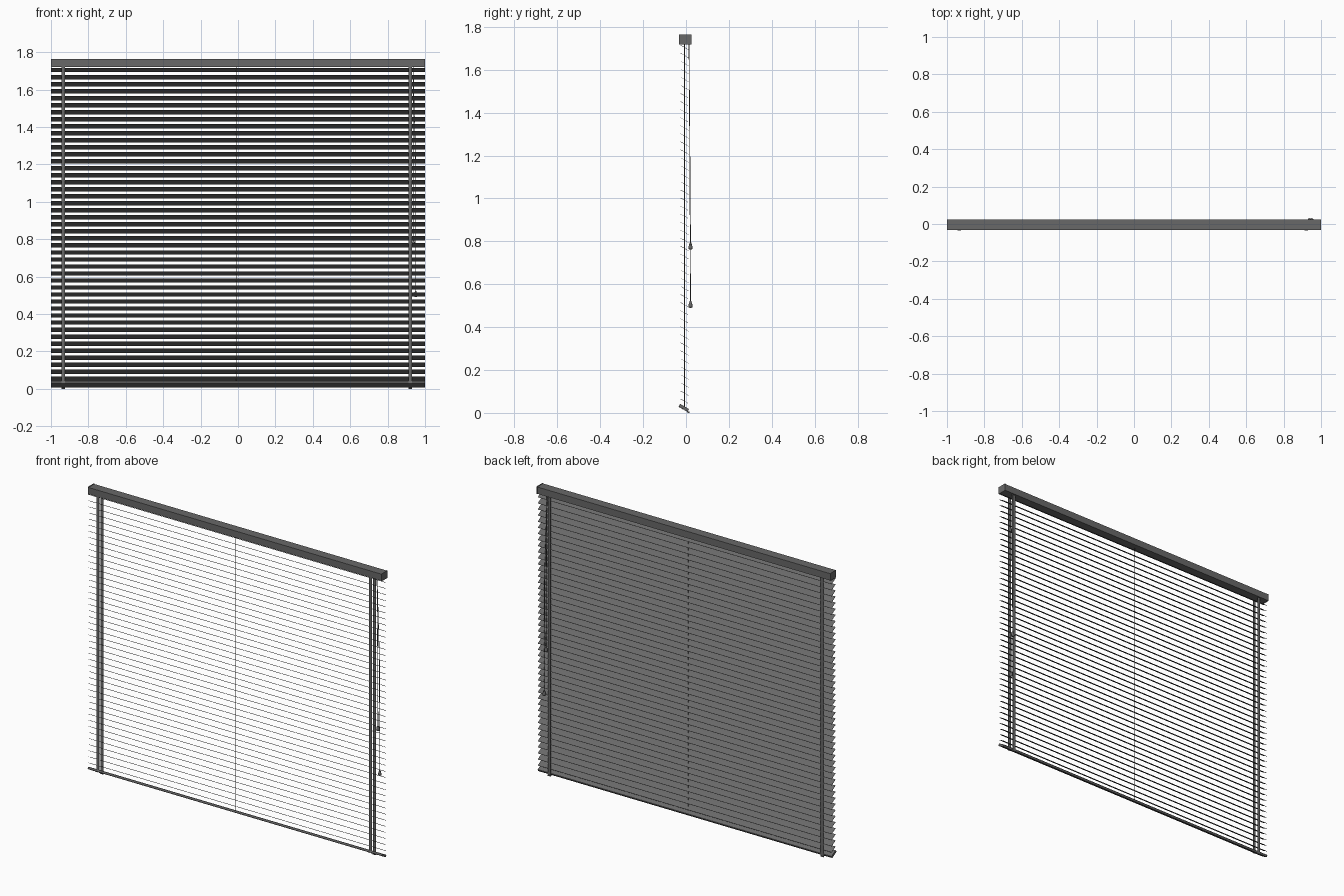
import bpy, bmesh, math
from mathutils import Vector

cube = bpy.data.objects.get("Cube")
if cube:
    bpy.data.objects.remove(cube, do_unlink=True)


def material(name, rgb):
    m = bpy.data.materials.new(name)
    m.use_nodes = True
    m.diffuse_color = (*rgb, 1)
    m.node_tree.nodes["Principled BSDF"].inputs["Base Color"].default_value = (*rgb, 1)
    return m


GREY = material("warm grey", (0.14, 0.14, 0.14))


def finish(name, bm):
    bmesh.ops.recalc_face_normals(bm, faces=bm.faces[:])
    mesh = bpy.data.meshes.new(name)
    bm.to_mesh(mesh)
    bm.free()
    mesh.materials.append(GREY)
    ob = bpy.data.objects.new(name, mesh)
    bpy.context.collection.objects.link(ob)
    return ob


def extrude_x(name, profile, x0, x1):
    """Closed (y, z) profile swept along x."""
    bm = bmesh.new()
    face = bm.faces.new([bm.verts.new((x0, y, z)) for y, z in profile])
    new = bmesh.ops.extrude_face_region(bm, geom=[face])["geom"]
    bmesh.ops.translate(bm, vec=(x1 - x0, 0, 0),
                        verts=[v for v in new if isinstance(v, bmesh.types.BMVert)])
    return finish(name, bm)


def box(name, x0, x1, y0, y1, z0, z1):
    return extrude_x(name, [(y0, z0), (y1, z0), (y1, z1), (y0, z1)], x0, x1)


def tilted(points, cy, cz):
    """Tilt a profile so that its front edge is raised."""
    c, s = math.cos(TILT), math.sin(TILT)
    return [(cy + u * c + v * s, cz - u * s + v * c) for u, v in points]


def cord(name, points, radius):
    cu = bpy.data.curves.new(name, "CURVE")
    cu.dimensions = "3D"
    cu.bevel_depth = radius
    cu.bevel_resolution = 1
    cu.use_fill_caps = True
    sp = cu.splines.new("POLY")
    sp.points.add(len(points) - 1)
    for p, co in zip(sp.points, points):
        p.co = (*co, 1)
    cu.materials.append(GREY)
    ob = bpy.data.objects.new(name, cu)
    bpy.context.collection.objects.link(ob)


def tassel(name, x, y, z):
    """Lathed drop-shaped pull with its bottom at z."""
    bm = bmesh.new()
    outline = [(0.004, 0), (0.009, 0.003), (0.010, 0.010), (0.007, 0.022), (0.003, 0.034)]
    rings = []
    for r, h in outline:
        rings.append([bm.verts.new((x + r * math.cos(a), y + r * math.sin(a), z + h))
                      for a in (i * math.tau / 16 for i in range(16))])
    for low, high in zip(rings, rings[1:]):
        for i in range(16):
            j = (i + 1) % 16
            bm.faces.new((low[i], low[j], high[j], high[i]))
    bm.faces.new(rings[0])
    bm.faces.new(rings[-1])
    for f in bm.faces:
        f.smooth = len(f.verts) == 4
    finish(name, bm)


TILT = math.radians(30)
MID_Y = -0.007
PITCH = 0.0375

# Head rail with a lower front lip and end caps
box("head_rail", -0.995, 0.995, -0.030, 0.024, 1.720, 1.762)
box("head_rail_lip", -0.995, 0.995, -0.032, -0.030, 1.726, 1.762)
for side, x in (("right", -1), ("left", 0.995)):
    box(side + "_end_cap", x, x + 0.005, -0.032, 0.025, 1.718, 1.764)

# Slats: one slightly crowned strip, repeated down the blind
W, T = 0.022, 0.0007
section = [(-W, -T), (0, T / 2), (W, -T), (W, T), (0, 2.5 * T), (-W, T)]
slats = extrude_x("slats", tilted(section, MID_Y, 0.054), -1, 1)
array = slats.modifiers.new("stack", "ARRAY")
array.count = 45
array.use_relative_offset = False
array.use_constant_offset = True
array.constant_offset_displace = (0, 0, PITCH)

# Bottom rail with chamfered long edges
H, D, C = 0.024, 0.007, 0.002
rail = [(-H, -D + C), (-H + C, -D), (H - C, -D), (H, -D + C),
        (H, D - C), (H - C, D), (-H + C, D), (-H, D - C)]
extrude_x("bottom_rail", tilted(rail, -0.010, 0.024), -1, 1)

# Ladder tapes front and back, rungs and wrap under the bottom rail
for side, x in (("right", -0.935), ("left", 0.921)):
    a, b = x - 0.010, x + 0.010
    box(side + "_front_tape", a, b, -0.028, -0.027, 0.038, 1.722)
    box(side + "_back_tape", a, b, 0.013, 0.014, 0.006, 1.722)
    wrap = [(-0.025, -0.0088), (0.027, -0.0088), (0.027, -0.0075), (-0.025, -0.0075)]
    extrude_x(side + "_tape_wrap", tilted(wrap, -0.010, 0.024), a, b)
    box(side + "_tape_end", a, b, 0.008, 0.016, 0.000, 0.006)

# Lift cord through the middle of the slats
cord("centre_lift_cord", [(-0.010, MID_Y, 0.03), (-0.010, MID_Y, 1.73)], 0.0016)

# Pull cords with tassels behind the left tape
for name, x, z in (("short", 0.938, 0.762), ("long", 0.950, 0.490)):
    cord(name + "_pull_cord", [(0.936, 0.014, 1.73), (x, 0.018, 1.2), (x, 0.021, z + 0.03)], 0.0018)
    tassel(name + "_pull_tassel", x, 0.021, z)
